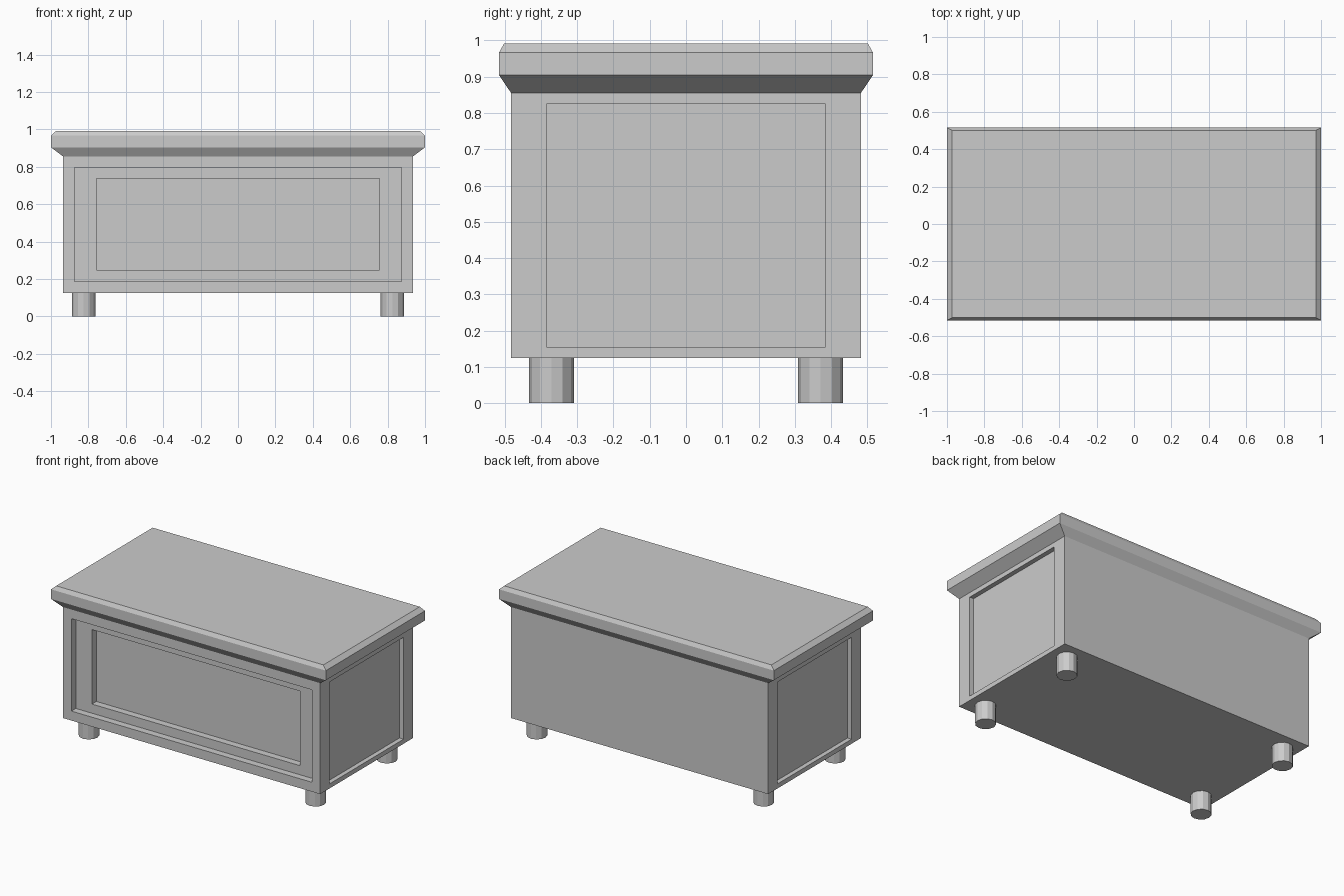
import bpy, bmesh
from mathutils import Vector

if "Cube" in bpy.data.objects:
    bpy.data.objects.remove(bpy.data.objects["Cube"])


def finish(bm, name):
    bmesh.ops.recalc_face_normals(bm, faces=bm.faces)
    mesh = bpy.data.meshes.new(name)
    bm.to_mesh(mesh)
    bm.free()
    obj = bpy.data.objects.new(name, mesh)
    bpy.context.collection.objects.link(obj)
    return obj


def recess(bm, face, low, high, axis, depth):
    """Sink a rectangle (low/high corners on axis and z) into a flat face."""
    normal = face.normal.copy()
    mid = face.calc_center_median()
    bmesh.ops.inset_individual(bm, faces=[face], thickness=0)
    for v in face.verts:
        v.co[axis] = low[0] if v.co[axis] < mid[axis] else high[0]
        v.co.z = low[1] if v.co.z < mid.z else high[1]
    bmesh.ops.inset_individual(bm, faces=[face], thickness=0)
    for v in face.verts:
        v.co -= normal * depth


# Cabinet body with a stepped front panel and sunken side panels
bm = bmesh.new()
bmesh.ops.create_cube(bm, size=1)
for v in bm.verts:
    v.co = Vector((v.co.x * 1.87, v.co.y * 0.964, v.co.z * 0.73 + 0.49))
bm.normal_update()
front = next(f for f in bm.faces if f.normal.y < -0.9)
sides = [f for f in bm.faces if abs(f.normal.x) > 0.9]
normal = front.normal.copy()
recess(bm, front, (-0.875, 0.187), (0.875, 0.795), 0, 0.046)
front.normal_update()
recess(bm, front, (-0.757, 0.247), (0.757, 0.737), 0, 0.046)
for f in sides:
    recess(bm, f, (-0.385, 0.155), (0.385, 0.825), 1, 0.03)
finish(bm, "cabinet_body")

# Lid: rectangular rings stacked into a flared, chamfered slab
lid_profile = [(0.935, 0.482, 0.855), (1.0, 0.515, 0.904),
               (1.0, 0.515, 0.967), (0.972, 0.501, 0.992)]
bm = bmesh.new()
rings = [[bm.verts.new((sx * x, sy * y, z))
          for sx, sy in ((-1, -1), (1, -1), (1, 1), (-1, 1))]
         for x, y, z in lid_profile]
for a, b in zip(rings, rings[1:]):
    for i in range(4):
        j = (i + 1) % 4
        bm.faces.new((a[i], a[j], b[j], b[i]))
bm.faces.new(rings[0][::-1])
bm.faces.new(rings[-1])
finish(bm, "lid")

# Four short round feet
for sx, side in ((-1, "left"), (1, "right")):
    for sy, end in ((-1, "front"), (1, "back")):
        bpy.ops.mesh.primitive_cylinder_add(
            vertices=12, radius=0.062, depth=0.125,
            location=(sx * 0.825, sy * 0.371, 0.0625))
        bpy.context.object.name = f"{end}_{side}_foot"
